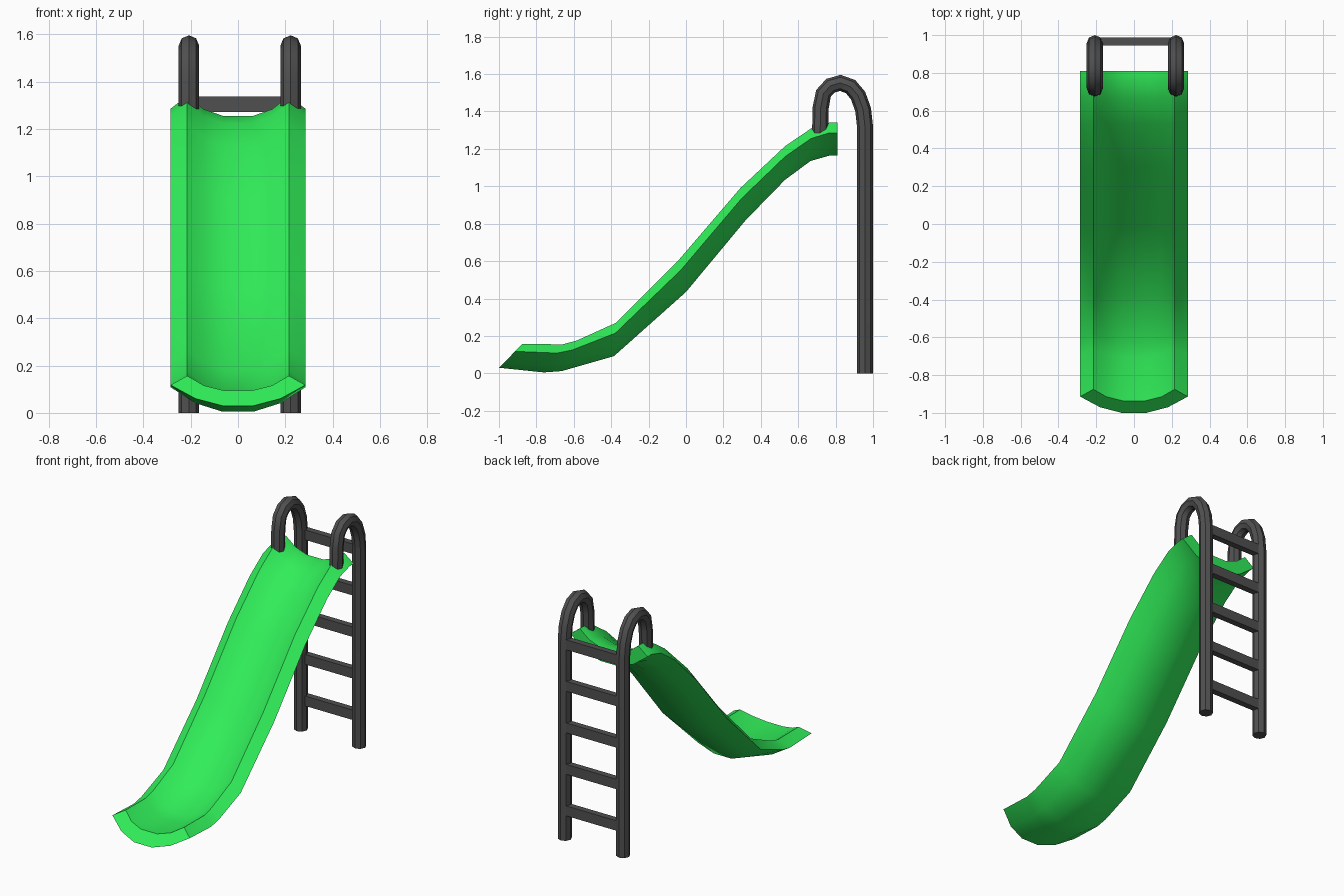
import bpy, bmesh, math
from mathutils import Vector

if "Cube" in bpy.data.objects:
    bpy.data.objects.remove(bpy.data.objects["Cube"])


def material(name, rgb):
    m = bpy.data.materials.new(name)
    m.diffuse_color = (*rgb, 1)
    m.use_nodes = True
    m.node_tree.nodes["Principled BSDF"].inputs["Base Color"].default_value = m.diffuse_color
    return m


GREEN = material("green_plastic", (0.03, 0.85, 0.10))
DARK = material("dark_metal", (0.08, 0.08, 0.08))


def loft(name, rings, mat, angle):
    """Join closed rings of points into a capped, shaded tube."""
    bm = bmesh.new()
    rows = [[bm.verts.new(p) for p in ring] for ring in rings]
    n = len(rows[0])
    for a, b in zip(rows, rows[1:]):
        for i in range(n):
            j = (i + 1) % n
            bm.faces.new((a[i], a[j], b[j], b[i]))
    caps = [bm.faces.new(rows[0]), bm.faces.new(rows[-1])]
    bmesh.ops.triangulate(bm, faces=caps)
    bmesh.ops.recalc_face_normals(bm, faces=bm.faces[:])
    mesh = bpy.data.meshes.new(name)
    bm.to_mesh(mesh)
    bm.free()
    ob = bpy.data.objects.new(name, mesh)
    bpy.context.collection.objects.link(ob)
    mesh.materials.append(mat)
    bpy.ops.object.select_all(action='DESELECT')
    ob.select_set(True)
    bpy.context.view_layer.objects.active = ob
    bpy.ops.object.shade_smooth_by_angle(angle=math.radians(angle))
    return ob


# Chute: trough section (x, depth fraction) swept between keel and rim lines
half = [(0.065, 0), (0.18, 0.24), (0.285, 0.69), (0.215, 1), (0.145, 0.68), (0.06, 0.51)]
section = half + [(-x, d) for x, d in reversed(half)]
keel = [(-1, .03), (-.76, .005), (-.665, .012), (-.385, .092), (0, .435),
        (.32, .82), (.53, 1.035), (.665, 1.135), (.77, 1.165), (.81, 1.165)]
rim = [(-.875, .157), (-.66, .155), (-.585, .175), (-.375, .27), (-.04, .605),
       (.29, .99), (.53, 1.215), (.67, 1.31), (.765, 1.34), (.81, 1.34)]
rings = [[(x, k[0] + d * (r[0] - k[0]), k[1] + d * (r[1] - k[1])) for x, d in section]
         for k, r in zip(keel, rim)]
loft("slide_chute", rings, GREEN, 35)

# Ladder rails: octagonal tubes that hook over onto the chute
R = 0.043
path = [Vector((0, y, z)) for y, z in
        [(.957, 0), (.957, 1.32), (.947, 1.41), (.92, 1.485), (.88, 1.533),
         (.825, 1.553), (.773, 1.538), (.735, 1.497), (.72, 1.42), (.717, 1.285)]]
for side, cx in (("left", -0.2075), ("right", 0.2225)):
    rings = []
    for i, p in enumerate(path):
        t = (path[min(i + 1, len(path) - 1)] - path[max(i - 1, 0)]).normalized()
        if i == 1:
            t = Vector((0, 0, 1))
        out = Vector((0, t.z, -t.y))
        rings.append([p + Vector((cx, 0, 0)) + R * (math.cos(a) * Vector((1, 0, 0)) + math.sin(a) * out)
                      for a in (math.tau * k / 8 for k in range(8))])
    loft(f"{side}_rail", rings, DARK, 40)

# Ladder rungs: flat bars between the rails
for k in range(5):
    z = 0.20 + k * 0.2763
    rings = [[(x, .945, z - .033), (x, .987, z - .033), (x, .987, z + .033), (x, .945, z + .033)]
             for x in (-0.19, 0.205)]
    loft(f"rung_{k + 1}", rings, DARK, 30)
